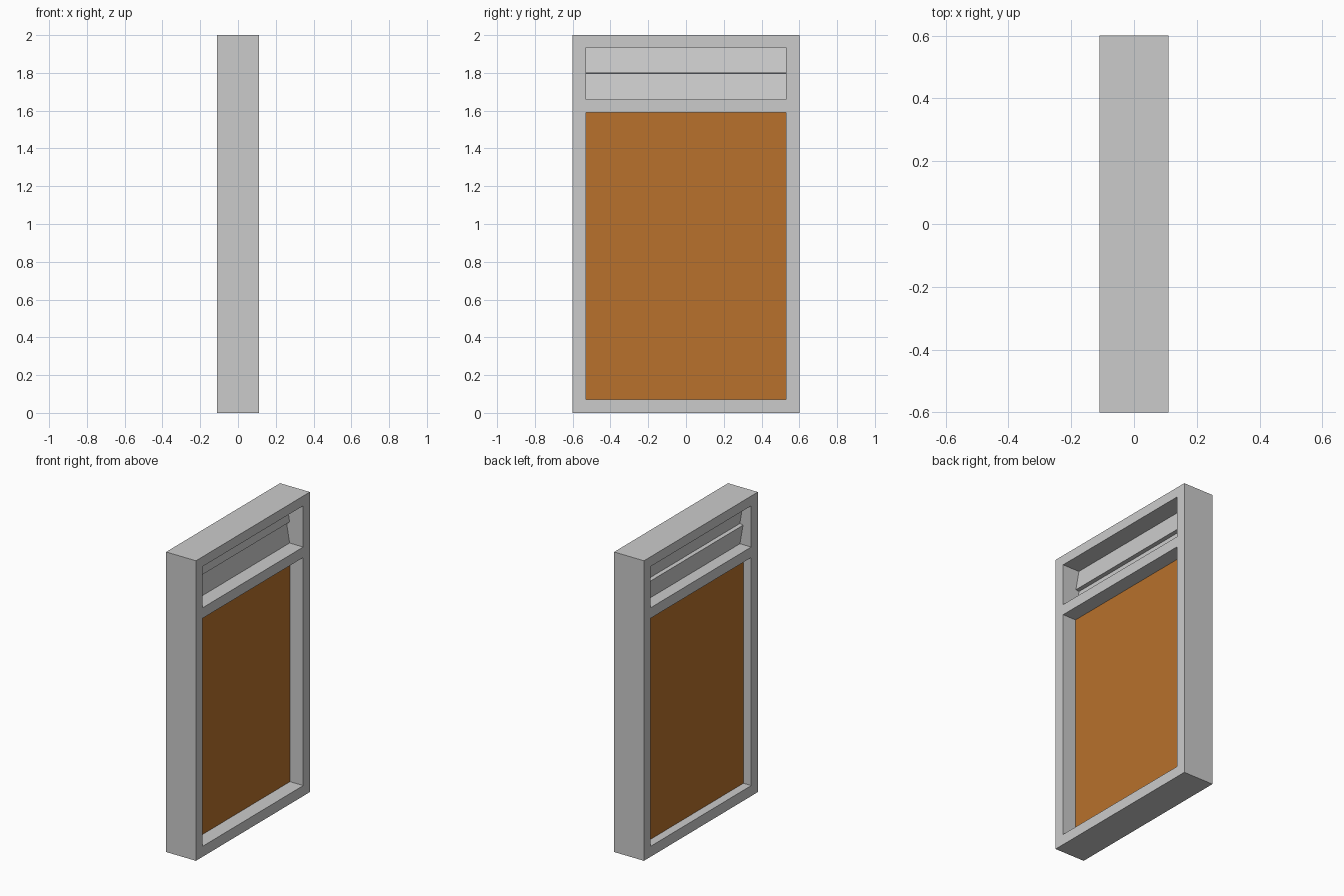
import bpy, bmesh
from math import radians
from mathutils import Matrix, Vector

if "Cube" in bpy.data.objects:
    bpy.data.objects.remove(bpy.data.objects["Cube"])

DEPTH = 0.22                               # frame thickness along x
YS = (-0.6, -0.53, 0.53, 0.6)              # stile edges
ZS = (0, 0.07, 1.59, 1.66, 1.935, 2.0)     # rail edges


def add_object(name, bm):
    bmesh.ops.recalc_face_normals(bm, faces=bm.faces)
    mesh = bpy.data.meshes.new(name)
    bm.to_mesh(mesh)
    bm.free()
    obj = bpy.data.objects.new(name, mesh)
    bpy.context.collection.objects.link(obj)
    return obj


def box(name, centre, size, tilt=0.0):
    bm = bmesh.new()
    bmesh.ops.create_cube(bm, size=1)
    bm.transform(Matrix.Translation(centre) @ Matrix.Rotation(tilt, 4, 'Y')
                 @ Matrix.Diagonal((*size, 1)))
    return add_object(name, bm)


# Frame: flat lattice with two openings, extruded to full depth
bm = bmesh.new()
grid = [[bm.verts.new((-DEPTH / 2, y, z)) for z in ZS] for y in YS]
for i in range(len(YS) - 1):
    for j in range(len(ZS) - 1):
        if i == 1 and j in (1, 3):
            continue
        bm.faces.new((grid[i][j], grid[i + 1][j],
                      grid[i + 1][j + 1], grid[i][j + 1]))
ext = bmesh.ops.extrude_face_region(bm, geom=bm.faces[:], use_keep_orig=True)
bmesh.ops.translate(bm, vec=Vector((DEPTH, 0, 0)),
                    verts=[g for g in ext["geom"] if isinstance(g, bmesh.types.BMVert)])
add_object("frame", bm)

# Door panel, recessed on both sides
panel = box("panel", (-0.02, 0, 0.83), (0.065, 1.06, 1.52))
mat = bpy.data.materials.new("orange_brown")
mat.diffuse_color = (0.48, 0.165, 0.025, 1)
mat.use_nodes = True
mat.node_tree.nodes["Principled BSDF"].inputs["Base Color"].default_value = mat.diffuse_color
panel.data.materials.append(mat)

# Louvre slats in the top opening, lower edges tipped towards +x
for name, z in (("lower_slat", 1.724), ("upper_slat", 1.866)):
    box(name, (-0.02, 0, z), (0.036, 1.06, 0.14), radians(-10))
